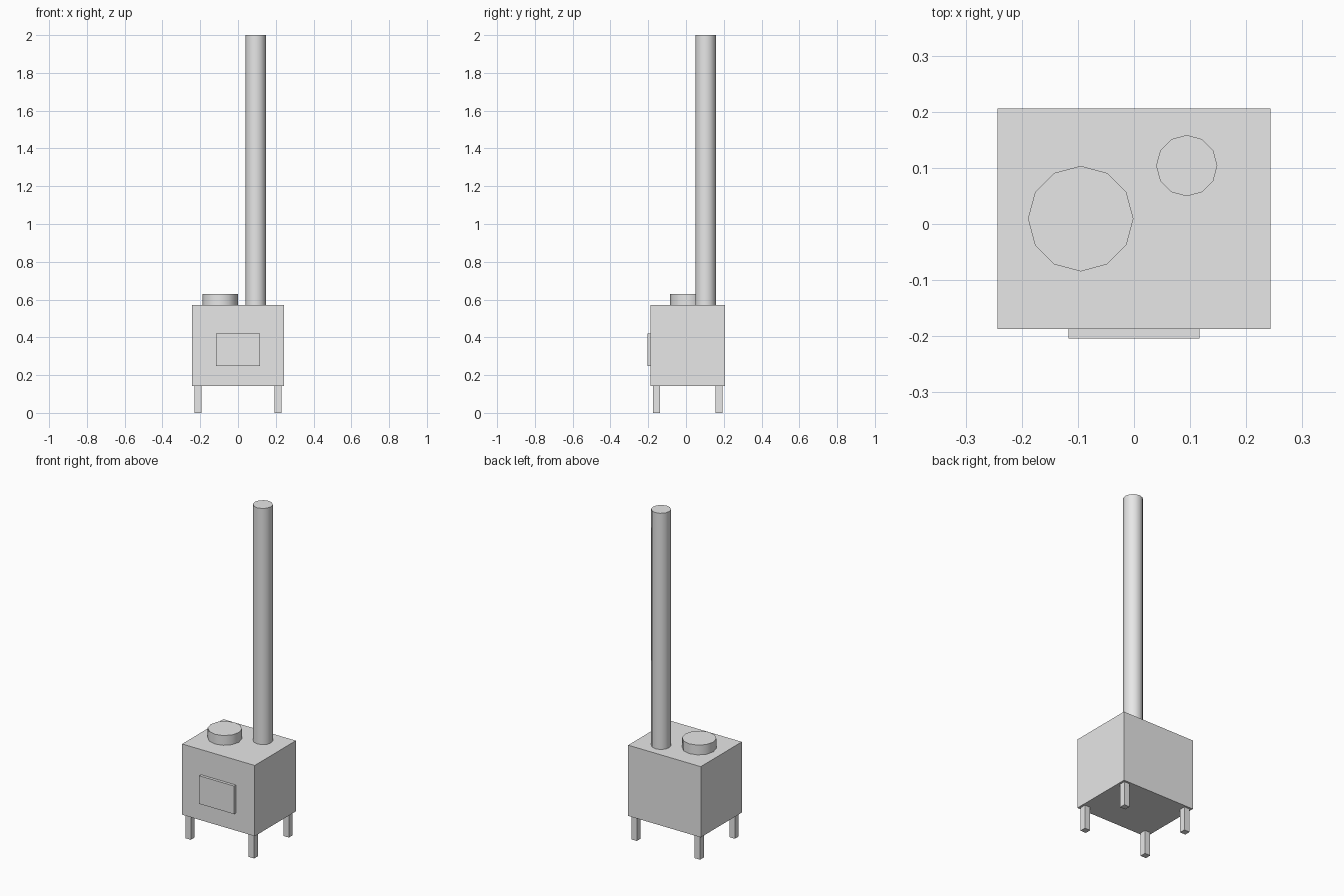
import bpy
import math

cube = bpy.data.objects.get("Cube")
if cube:
    bpy.data.objects.remove(cube, do_unlink=True)

grey = bpy.data.materials.new("light_grey_metal")
grey.use_nodes = True
colour = (0.8, 0.8, 0.8, 1)
grey.diffuse_color = colour
bsdf = next(n for n in grey.node_tree.nodes if n.type == "BSDF_PRINCIPLED")
bsdf.inputs["Base Color"].default_value = colour

MID_Y = 0.0095      # depth centre of the firebox
BASE, TOP = 0.143, 0.571


def finish(name):
    obj = bpy.context.object
    obj.name = name
    obj.data.name = name
    obj.data.materials.append(grey)
    return obj


def box(name, low, high):
    centre = [(a + b) / 2 for a, b in zip(low, high)]
    bpy.ops.mesh.primitive_cube_add(size=1, location=centre)
    obj = finish(name)
    obj.scale = [b - a for a, b in zip(low, high)]
    bpy.ops.object.transform_apply(location=False, rotation=False, scale=True)
    return obj


def cylinder(name, x, y, radius, bottom, top):
    bpy.ops.mesh.primitive_cylinder_add(
        vertices=12, radius=radius, depth=top - bottom,
        location=(x, y, (bottom + top) / 2))
    obj = finish(name)
    bpy.ops.object.shade_smooth_by_angle(angle=math.radians(40))
    return obj


# Firebox and its front door
box("firebox", (-0.243, -0.187, BASE), (0.243, 0.206, TOP))
box("door", (-0.117, -0.204, 0.249), (0.117, -0.187, 0.419))

# Round cooking plate and tall chimney on the top
cylinder("cooking_plate", -0.095, MID_Y, 0.094, TOP, 0.63)
cylinder("chimney_pipe", 0.094, 0.104, 0.0545, TOP, 2.0)

# Four square legs
HALF = 0.0185
for side, sx in (("left", 1), ("right", -1)):
    for end, sy in (("front", -1), ("back", 1)):
        x, y = sx * 0.212, MID_Y + sy * 0.166
        box(f"{end}_{side}_leg", (x - HALF, y - HALF, 0),
            (x + HALF, y + HALF, BASE))
